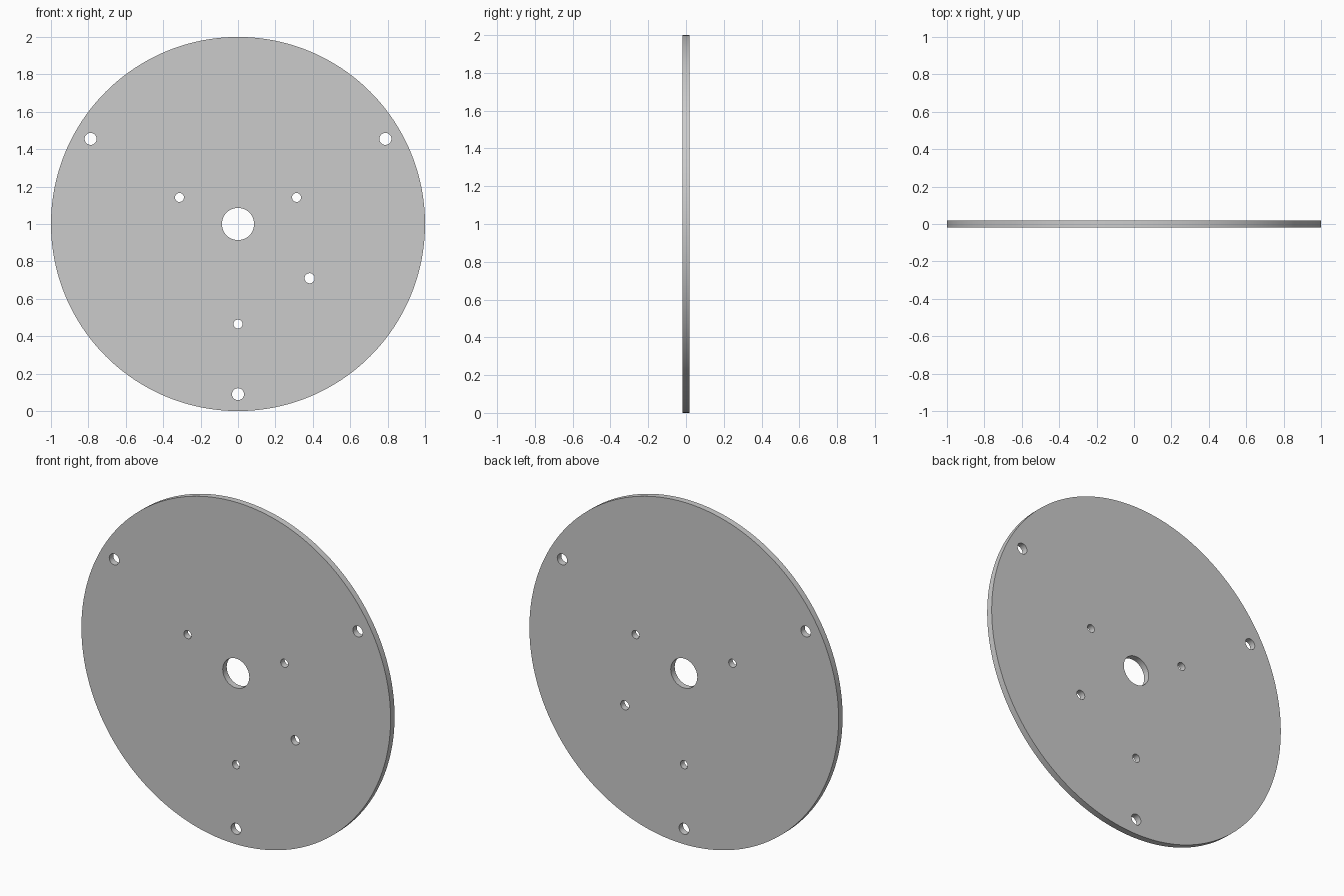
import bpy
from math import pi, sin, cos, radians

if "Cube" in bpy.data.objects:
    bpy.data.objects.remove(bpy.data.objects["Cube"])

THICKNESS = 0.037
CENTRE_Z = 1.0


def cylinder(name, x, z, radius, depth, sides):
    """Cylinder with its axis along y."""
    bpy.ops.mesh.primitive_cylinder_add(vertices=sides, radius=radius, depth=depth,
                                        location=(x, 0, CENTRE_Z + z),
                                        rotation=(pi / 2, 0, 0))
    obj = bpy.context.object
    obj.name = name
    return obj


# Round plate
plate = cylinder("round_plate", 0, 0, 1.0, THICKNESS, 192)

# Holes as (x, z offset from centre, radius)
holes = [(0, 0, 0.086)]                       # centre bore
for angle in (30, 150, 270):                  # three rim holes
    a = radians(angle)
    holes.append((0.91 * cos(a), 0.91 * sin(a), 0.032))
for side in (-1, 1):                          # upper inner pair
    holes.append((0.313 * side, 0.142, 0.024))
holes.append((0, -0.535, 0.024))              # lower inner hole
holes.append((0.383, -0.29, 0.027))           # offset hole

# Join all hole cutters and drill them through the plate
cutters = [cylinder("hole_cutter", x, z, r, 0.2, 48) for x, z, r in holes]
bpy.ops.object.select_all(action='DESELECT')
for c in cutters:
    c.select_set(True)
bpy.context.view_layer.objects.active = cutters[0]
bpy.ops.object.join()
cutter = bpy.context.object
cutter.hide_render = True

drill = plate.modifiers.new("holes", 'BOOLEAN')
drill.operation = 'DIFFERENCE'
drill.solver = 'EXACT'
drill.object = cutter
bpy.ops.object.select_all(action='DESELECT')
plate.select_set(True)
bpy.context.view_layer.objects.active = plate
bpy.ops.object.modifier_apply(modifier=drill.name)
bpy.data.objects.remove(cutter)

# Smooth round walls, sharp rims
bpy.ops.object.shade_smooth_by_angle(angle=radians(30))
